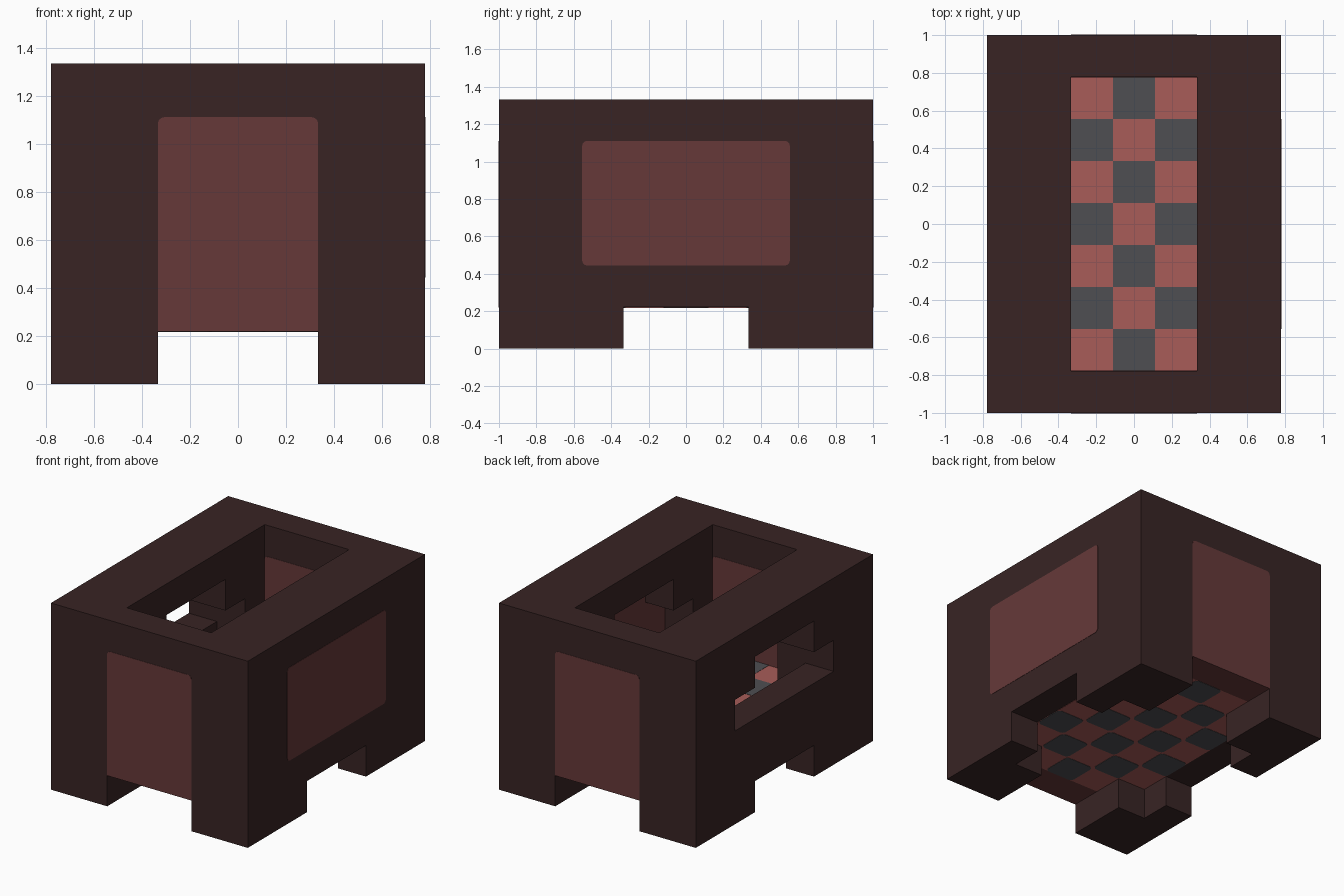
import bpy
import bmesh
from mathutils import Vector

U = 2 / 9      # size of one building block
E = 0.002      # how far inlays stand proud of the body

cube = bpy.data.objects.get("Cube")
if cube:
    bpy.data.objects.remove(cube, do_unlink=True)


def material(name, rgb):
    lin = [((c / 255 + 0.055) / 1.055) ** 2.4 for c in rgb]
    mat = bpy.data.materials.new(name)
    mat.use_nodes = True
    mat.diffuse_color = (*lin, 1)
    mat.node_tree.nodes["Principled BSDF"].inputs["Base Color"].default_value = (*lin, 1)
    return mat


BROWN = material("dark brown", (56, 36, 36))
PANEL = material("dull red panel", (102, 57, 57))
TILE_RED = material("red tile", (168, 92, 88))
TILE_GREY = material("grey tile", (78, 78, 82))


def finish(name, bm, mat):
    bmesh.ops.recalc_face_normals(bm, faces=bm.faces)
    mesh = bpy.data.meshes.new(name)
    bm.to_mesh(mesh)
    bm.free()
    mesh.materials.append(mat)
    obj = bpy.data.objects.new(name, mesh)
    bpy.context.collection.objects.link(obj)
    return obj


def add_box(bm, lo, hi, axis=None, radius=0, top_only=False):
    """Box between two corners, its edges along one axis optionally rounded."""
    lo, hi = Vector(lo), Vector(hi)
    verts = bmesh.ops.create_cube(bm, size=1)["verts"]
    for v in verts:
        v.co = (lo + hi) / 2 + v.co * (hi - lo)
    if axis is None:
        return
    mid = (lo.z + hi.z) / 2
    edges = []
    for e in {e for v in verts for e in v.link_edges}:
        a, b = (v.co for v in e.verts)
        if abs((a - b)[axis]) > 1e-5 and (not top_only or a.z > mid):
            edges.append(e)
    bmesh.ops.bevel(bm, geom=edges, offset=radius, segments=4, profile=0.5, affect="EDGES")


# Body: block layout with legs, cavity, roof opening and one stepped window
def solid(x, y, z):
    ax, ay = abs(x), abs(y)
    if ax > 3 or ay > 4 or z < 0 or z > 5:
        return False
    if z == 0:
        return ax >= 2 and ay >= 2 and ax + ay > 4
    if z == 1:
        return True
    if ax <= 1 and ay <= 3:
        return False
    if z in (2, 3) and ax == 2 and ay <= 2:
        return False
    if z == 4 and ax == 2 and ay <= 1:
        return False
    if x == -3 and ((z == 3 and ay <= 2) or (z == 4 and ay <= 1)):
        return False
    return True


bm = bmesh.new()
for x in range(-3, 4):
    for y in range(-4, 5):
        for z in range(6):
            if not solid(x, y, z):
                continue
            for axis in range(3):
                for sign in (-1, 1):
                    n = [0, 0, 0]
                    n[axis] = sign
                    if solid(x + n[0], y + n[1], z + n[2]):
                        continue
                    n = Vector(n)
                    s = Vector((n.y, n.z, n.x))
                    t = n.cross(s)
                    c = Vector((x, y, z + 0.5)) + n / 2
                    bm.faces.new([bm.verts.new((c + (s * i + t * j) / 2) * U)
                                  for i, j in ((-1, -1), (1, -1), (1, 1), (-1, 1))])
bmesh.ops.remove_doubles(bm, verts=bm.verts, dist=1e-4)
bmesh.ops.dissolve_limit(bm, angle_limit=0.01, verts=bm.verts, edges=bm.edges)
finish("body", bm, BROWN)

# Tall end panels, rounded at the top and running through the wall
for name, side in (("front_panel", -1), ("back_panel", 1)):
    bm = bmesh.new()
    ys = sorted((side * (3.5 * U - E), side * (4.5 * U + E)))
    add_box(bm, (-1.5 * U, ys[0], U - E), (1.5 * U, ys[1], 5 * U),
            axis=1, radius=0.028, top_only=True)
    finish(name, bm, PANEL)

# Wide side panel, rounded on all corners
bm = bmesh.new()
add_box(bm, (2.5 * U - E, -2.5 * U, 2 * U), (3.5 * U + E, 2.5 * U, 5 * U),
        axis=0, radius=0.028)
finish("side_panel", bm, PANEL)

# Floor: red slab with grey tiles, square on top and rounded underneath
bm = bmesh.new()
add_box(bm, (-2.5 * U, -3.5 * U, U - E), (2.5 * U, 3.5 * U, 2 * U + E))
finish("floor_slab", bm, TILE_RED)

top, under = bmesh.new(), bmesh.new()
for x in range(-2, 3):
    for y in range(-3, 4):
        if (x + y) % 2 == 0 or (abs(x) == 2 and abs(y) == 3):
            continue
        x0, x1 = (x - 0.5) * U, (x + 0.5) * U
        y0, y1 = (y - 0.5) * U, (y + 0.5) * U
        add_box(top, (x0, y0, 2 * U), (x1, y1, 2 * U + 2 * E))
        add_box(under, (x0, y0, U - 2 * E), (x1, y1, U), axis=2, radius=0.03)
finish("floor_tiles_top", top, TILE_GREY)
finish("floor_tiles_underside", under, TILE_GREY)
